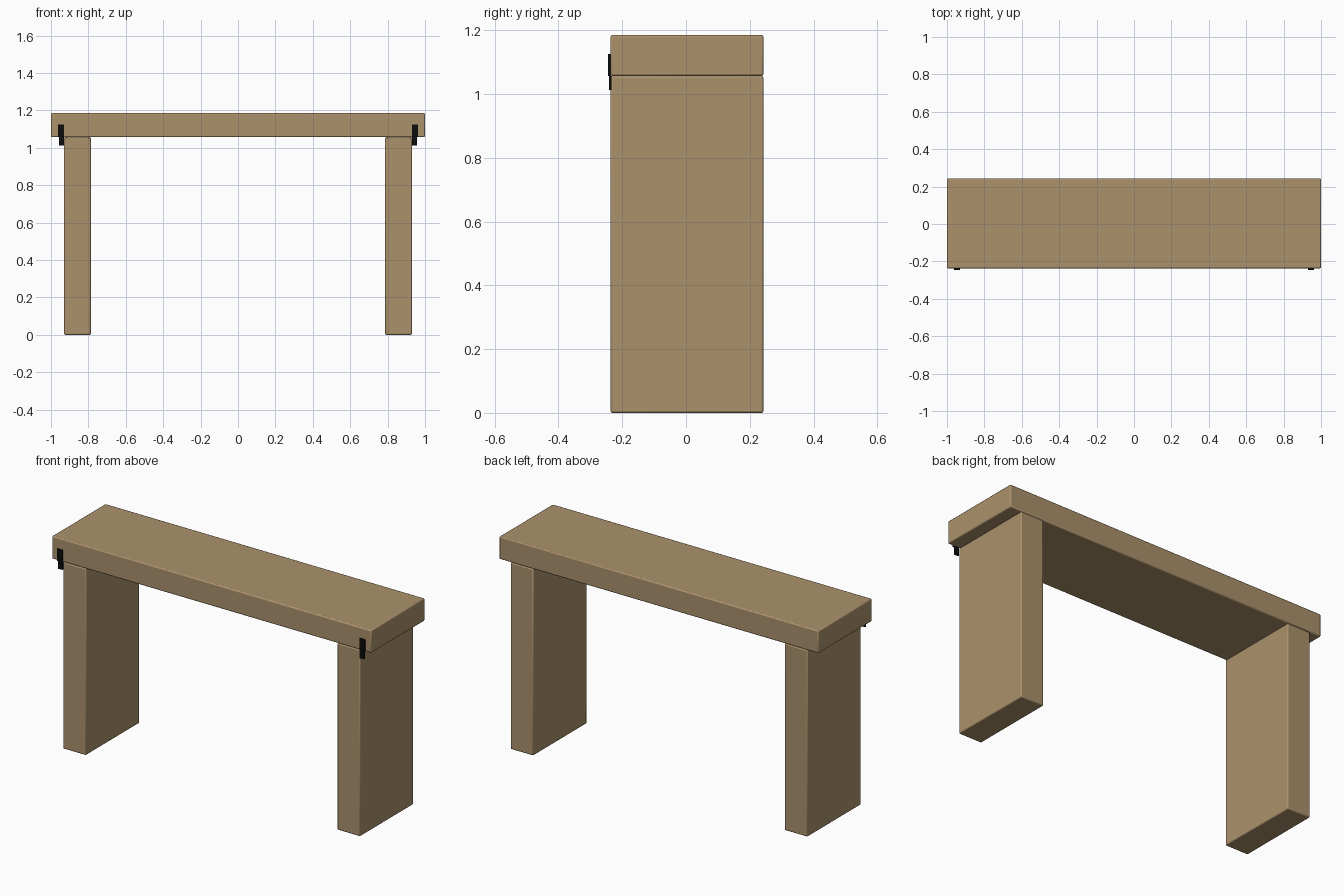
import bpy

cube = bpy.data.objects.get("Cube")
if cube:
    bpy.data.objects.remove(cube, do_unlink=True)


def material(name, rgb, roughness):
    mat = bpy.data.materials.new(name)
    mat.use_nodes = True
    mat.diffuse_color = (*rgb, 1)
    shader = mat.node_tree.nodes["Principled BSDF"]
    shader.inputs["Base Color"].default_value = (*rgb, 1)
    shader.inputs["Roughness"].default_value = roughness
    return mat


wood = material("light_wood", (0.41, 0.285, 0.15), 0.7)
metal = material("black_metal", (0.004, 0.004, 0.004), 0.5)


def box(name, low, high, mat, bevel=0):
    """Box between two corners, with optional rounded edges."""
    centre = [(a + b) / 2 for a, b in zip(low, high)]
    bpy.ops.mesh.primitive_cube_add(size=1, location=centre)
    obj = bpy.context.object
    obj.name = name
    obj.scale = [b - a for a, b in zip(low, high)]
    bpy.ops.object.transform_apply(location=False, rotation=False, scale=True)
    obj.data.materials.append(mat)
    if bevel:
        mod = obj.modifiers.new("soft_edges", "BEVEL")
        mod.width = bevel
        mod.segments = 2
        bpy.ops.object.shade_smooth_by_angle()
    return obj


FRONT, BACK = -0.237, 0.243
UNDERSIDE, TOP = 1.057, 1.185

# Top board
box("bench_top", (-1, FRONT, UNDERSIDE), (1, BACK, TOP), wood, 0.006)

# Slab legs and small front hinges, one pair per side
for side, s in (("left", 1), ("right", -1)):
    def span(a, b):
        return sorted((s * a, s * b))

    x0, x1 = span(0.787, 0.93)
    box(side + "_leg", (x0, FRONT, 0), (x1, BACK, UNDERSIDE), wood, 0.006)

    x0, x1 = span(0.931, 0.963)
    box(side + "_hinge_upper", (x0, -0.245, UNDERSIDE), (x1, FRONT + 0.001, 1.125), metal)
    x0, x1 = span(0.931, 0.958)
    box(side + "_hinge_lower", (x0, -0.241, 1.013), (x1, FRONT + 0.004, UNDERSIDE), metal)
